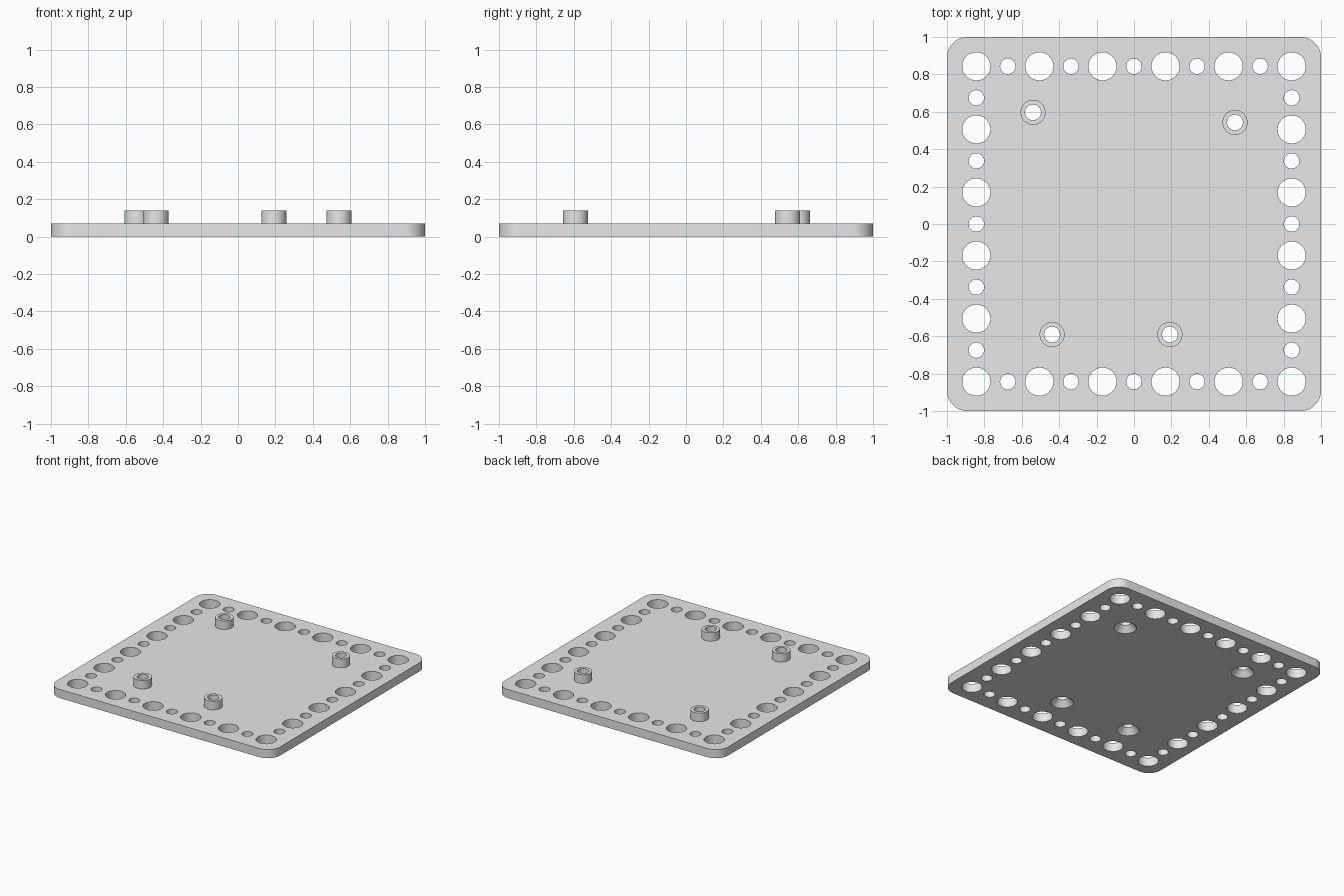
import bpy
import bmesh
from math import cos, sin, pi, radians

if "Cube" in bpy.data.objects:
    bpy.data.objects.remove(bpy.data.objects["Cube"])

THICK, POST_TOP = 0.07, 0.139
CORNER = 0.11
PITCH = 0.1686
SIDES = 48
POSTS = [(-0.54, 0.597), (0.54, 0.543), (-0.438, -0.591), (0.192, -0.591)]

grey = bpy.data.materials.new("light grey plastic")
grey.use_nodes = True
grey.diffuse_color = (0.8, 0.8, 0.8, 1)
grey.node_tree.nodes["Principled BSDF"].inputs["Base Color"].default_value = (0.8, 0.8, 0.8, 1)


def loft(bm, loops):
    """Closed solid through stacked loops of points."""
    rings = [[bm.verts.new(p) for p in loop] for loop in loops]
    n = len(rings[0])
    for a, b in zip(rings, rings[1:]):
        for i in range(n):
            j = (i + 1) % n
            bm.faces.new((a[i], a[j], b[j], b[i]))
    bm.faces.new(rings[0][::-1])
    bm.faces.new(rings[-1])


def lathe(bm, x, y, profile):
    """Round solid at (x, y) from (radius, height) pairs."""
    turn = [2 * pi * i / SIDES for i in range(SIDES)]
    loft(bm, [[(x + r * cos(t), y + r * sin(t), z) for t in turn] for r, z in profile])


def make_object(name, bm):
    mesh = bpy.data.meshes.new(name)
    bm.to_mesh(mesh)
    bm.free()
    mesh.materials.append(grey)
    obj = bpy.data.objects.new(name, mesh)
    bpy.context.collection.objects.link(obj)
    return obj


def combine(target, tool, operation):
    """Apply a boolean and remove the tool object."""
    tool.hide_render = True
    mod = target.modifiers.new(operation.lower(), "BOOLEAN")
    mod.operation, mod.object, mod.solver = operation, tool, "EXACT"
    bpy.ops.object.modifier_apply(modifier=mod.name)
    bpy.data.objects.remove(tool)


# Plate with rounded corners
outline = []
for k, (sx, sy) in enumerate([(1, 1), (-1, 1), (-1, -1), (1, -1)]):
    for i in range(13):
        t = (k + i / 12) * pi / 2
        outline.append((sx * (1 - CORNER) + CORNER * cos(t), sy * (1 - CORNER) + CORNER * sin(t)))
bm = bmesh.new()
loft(bm, [[(x, y, z) for x, y in outline] for z in (0, THICK)])
plate = make_object("mounting_plate", bm)
bpy.context.view_layer.objects.active = plate
plate.select_set(True)

# Standoff posts
bm = bmesh.new()
for x, y in POSTS:
    lathe(bm, x, y, [(0.067, THICK / 2), (0.067, POST_TOP)])
combine(plate, make_object("standoff_posts", bm), "UNION")

# Alternating large and small holes around the border
bm = bmesh.new()
for i in range(-5, 6):
    for j in range(-5, 6):
        if max(abs(i), abs(j)) == 5:
            r = 0.075 if i % 2 and j % 2 else 0.041
            lathe(bm, i * PITCH, j * PITCH, [(r, -0.05), (r, 0.2)])

# Screw holes through the posts, countersunk from below
for x, y in POSTS:
    lathe(bm, x, y, [(0.083, -0.05), (0.083, 0), (0.042, 0.045), (0.042, 0.2)])
combine(plate, make_object("hole_cutters", bm), "DIFFERENCE")

bpy.ops.object.shade_smooth_by_angle(angle=radians(30))
